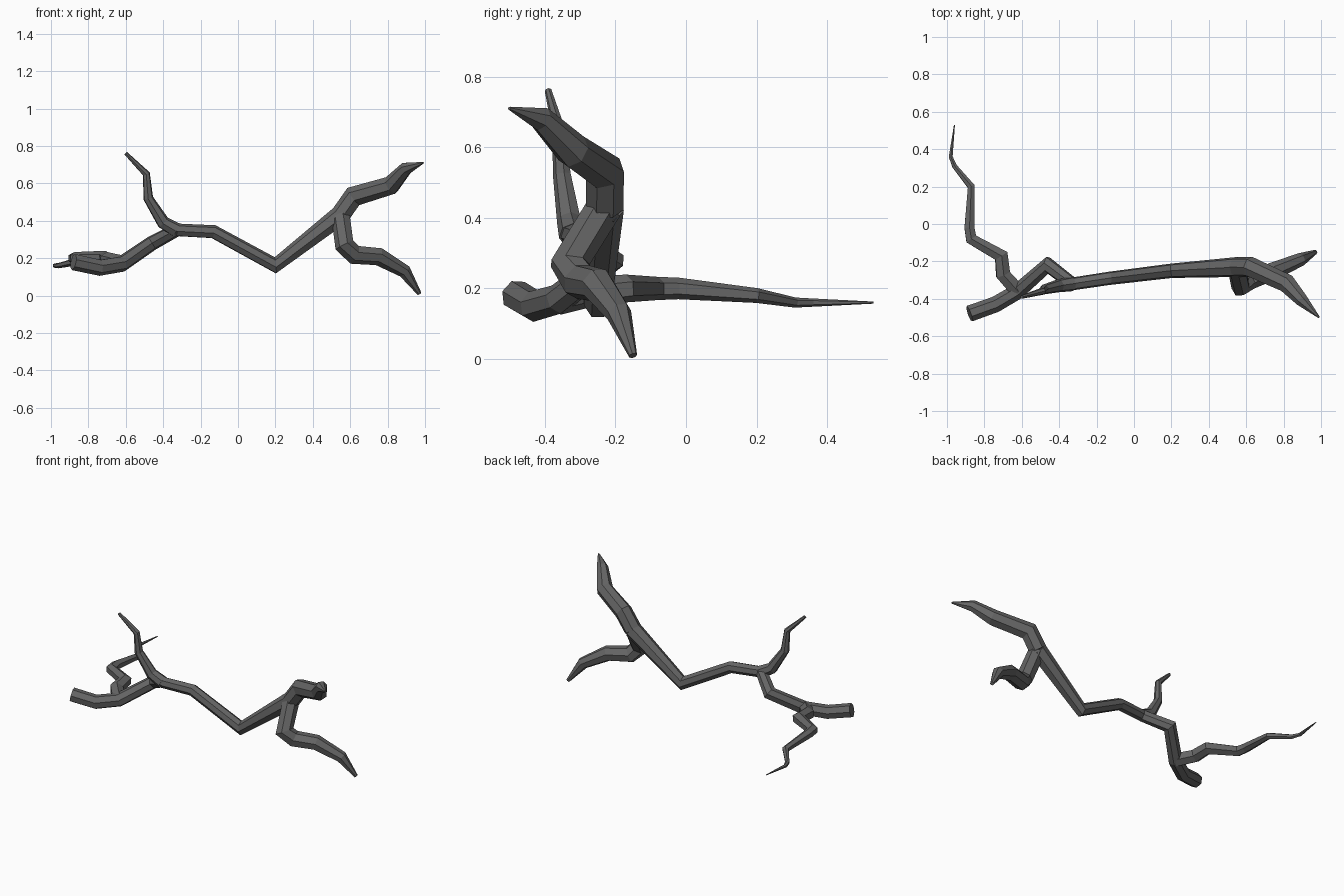
import bpy, bmesh, math
from mathutils import Vector

cube = bpy.data.objects.get("Cube")
if cube:
    bpy.data.objects.remove(cube, do_unlink=True)

grey = .13
bark_color = (grey, grey, grey, 1)
bark = bpy.data.materials.new("dark grey bark")
bark.use_nodes = True
bark.diffuse_color = bark_color
bark.node_tree.nodes["Principled BSDF"].inputs["Base Color"].default_value = bark_color


def radius_rule(points, base, tip, power):
    """Thickness at each point, tapering from base to tip along the length."""
    travelled = [0]
    for start, end in zip(points, points[1:]):
        travelled.append(travelled[-1] + (end - start).length)
    total = travelled[-1]
    return [base + (tip - base) * (d / total) ** power for d in travelled]


def tangents_and_bends(points):
    """Direction of travel at each point, and the sideways bend made there."""
    steps = [(end - start).normalized() for start, end in zip(points, points[1:])]
    for arriving, leaving in zip(steps[:1] + steps, steps + steps[-1:]):
        yield (arriving + leaving).normalized(), (leaving - arriving) / 2


def limb(name, path, base, tip, power=1, sides=7):
    """Sweep a faceted, tapering tube along a bent path."""
    points = [Vector(p) for p in path]
    radii = radius_rule(points, base, tip, power)
    bm = bmesh.new()
    rings = []
    normal = Vector((0, 0, 1))
    for point, radius, (tangent, bend) in zip(points, radii, tangents_and_bends(points)):
        # carry the frame along so that the facets do not twist
        normal = (normal - tangent * normal.dot(tangent)).normalized()
        side = tangent.cross(normal)
        ring = []
        for k in range(sides):
            angle = math.tau * k / sides
            offset = (normal * math.cos(angle) + side * math.sin(angle)) * radius
            # widen the ring across a bend so the tube keeps its thickness
            offset += bend * offset.dot(bend) / 2
            ring.append(bm.verts.new(point + offset))
        rings.append(ring)

    # bridge neighbouring rings and close both ends
    for near, far in zip(rings, rings[1:]):
        for k in range(sides):
            bm.faces.new((near[k - 1], near[k], far[k], far[k - 1]))
    bm.faces.new(rings[0])
    bm.faces.new(rings[-1])
    bmesh.ops.recalc_face_normals(bm, faces=bm.faces)

    mesh = bpy.data.meshes.new(name)
    bm.to_mesh(mesh)
    bm.free()
    mesh.materials.append(bark)
    bpy.context.collection.objects.link(bpy.data.objects.new(name, mesh))


# Places where limbs meet
left_fork = (.55, -.23, .43)
right_fork = (-.33, -.32, .35)
bough_knee = (-.62, -.36, .17)

# Bent stem joining the two forks
limb("main_stem",
     [left_fork, (.2, -.25, .16), (-.13, -.29, .34), right_fork],
     base=.055, tip=.035, power=.3)

# Left fork: a rising bough and a drooping bough
limb("left_upper_bough",
     [left_fork, (.62, -.23, .53), (.82, -.32, .59), (.9, -.41, .68), (.99, -.5, .71)],
     base=.055, tip=.005, power=4)
limb("left_lower_bough",
     [left_fork, (.57, -.33, .27), (.62, -.3, .22), (.75, -.25, .21),
      (.89, -.19, .13), (.97, -.15, .01)],
     base=.052, tip=.012, power=4)

# Right fork: a rising twig and a thick broken bough
limb("right_high_twig",
     [right_fork, (-.4, -.33, .39), (-.48, -.35, .52), (-.49, -.36, .65), (-.6, -.39, .76)],
     base=.04, tip=.01)
limb("right_lower_bough",
     [right_fork, (-.46, -.22, .28), bough_knee, (-.74, -.43, .15), (-.88, -.48, .18)],
     base=.036, tip=.045, power=.5)

# Thin twig winding backwards from the broken bough
limb("right_back_twig",
     [bough_knee, (-.7, -.27, .19), (-.71, -.17, .2), (-.87, -.08, .2), (-.88, -.02, .2),
      (-.87, .2, .18), (-.96, .31, .16), (-.98, .36, .16), (-.96, .53, .16)],
     base=.045, tip=.003, power=1.3, sides=6)
